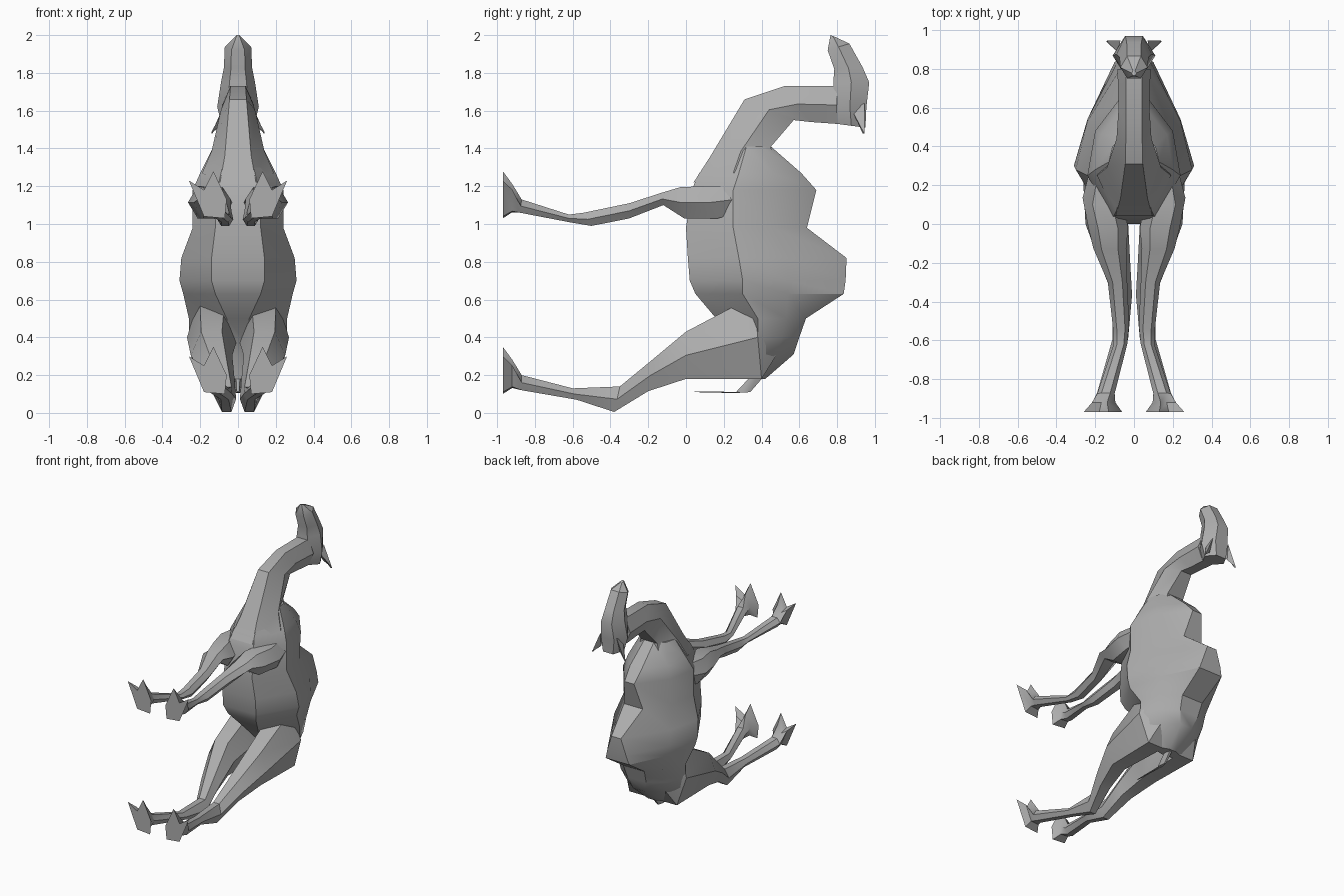
import bpy, bmesh, math

hide = bpy.data.materials.new("grey_hide")
hide.diffuse_color = (0.42, 0.42, 0.42, 1)


def loft(name, rings):
    """Skin a list of equal-length rings and cap both ends."""
    bm = bmesh.new()
    rows = [[bm.verts.new(p) for p in ring] for ring in rings]
    n = len(rows[0])
    for a, b in zip(rows, rows[1:]):
        for i in range(n):
            j = (i + 1) % n
            bm.faces.new((a[i], a[j], b[j], b[i]))
    bm.faces.new(rows[0])
    bm.faces.new(rows[-1][::-1])
    bmesh.ops.recalc_face_normals(bm, faces=bm.faces)
    mesh = bpy.data.meshes.new(name)
    bm.to_mesh(mesh)
    bm.free()
    mesh.materials.append(hide)
    obj = bpy.data.objects.new(name, mesh)
    bpy.context.collection.objects.link(obj)
    bpy.ops.object.select_all(action='DESELECT')
    obj.select_set(True)
    bpy.context.view_layer.objects.active = obj
    bpy.ops.object.shade_smooth_by_angle(angle=math.radians(35))
    return obj


def hexagon(low, high, x0, x1, side=1):
    """Six-sided section between two (y, z) edge points and an x range."""
    c, h = (x0 + x1) / 2, (x1 - x0) / 4
    my, mz = (low[0] + high[0]) / 2, (low[1] + high[1]) / 2
    pts = [(c - h, *low), (c + h, *low), (x1, my, mz),
           (c + h, *high), (c - h, *high), (x0, my, mz)]
    return [(side * x, y, z) for x, y, z in pts]


# Two-toed foot outline, as x and z offsets from the ankle
SOLE = [(-.08, -.08), (.03, -.07), (.11, .12), (.03, .07), (-.02, .17), (-.09, .02)]


def foot_rings(cz, side):
    return [[(side * (.15 + x * k), y, cz + z * k) for x, z in SOLE]
            for y, k in ((-.92, .6), (-.97, 1))]


def leg(name, sections, cz, side):
    rings = [hexagon(*s, side) for s in sections]
    loft(name, rings + foot_rings(cz, side))


# Torso with two humps and a full rump: z, then (half width, y) from belly to spine
torso = [
    (1.41, (.06, .20), (.13, .32), (.11, .40), (.04, .45)),
    (1.27, (.09, .07), (.20, .28), (.17, .46), (.05, .61)),
    (1.18, (.11, .03), (.24, .25), (.20, .48), (.04, .69)),
    (0.98, (.12, .00), (.24, .25), (.20, .46), (.08, .64)),
    (0.82, (.14, .01), (.30, .28), (.24, .53), (.04, .85)),
    (0.70, (.14, .02), (.31, .30), (.24, .54), (.08, .845)),
    (0.63, (.12, .05), (.29, .30), (.24, .54), (.10, .835)),
    (0.50, (.06, .16), (.26, .38), (.21, .53), (.09, .635)),
    (0.40, (.02, .24), (.26, .38), (.20, .51), (.08, .60)),
    (0.31, (.02, .30), (.24, .38), (.18, .47), (.05, .57)),
    (0.18, (.02, .33), (.15, .36), (.10, .39), (.03, .42)),
]
loft("torso", [[(x, y, z) for x, y in half] + [(-x, y, z) for x, y in half[::-1]]
               for z, *half in torso])

# Neck curving from the chest to the back of the head
neck = [((.04, 1.22), (.46, 1.32), .19), ((.13, 1.36), (.45, 1.41), .14),
        ((.31, 1.66), (.57, 1.55), .09), ((.52, 1.73), (.66, 1.54), .08),
        ((.80, 1.73), (.80, 1.53), .085)]
loft("neck", [hexagon(a, b, -w, w) for a, b, w in neck])

# Head with the muzzle pointing up
head = [((.80, 1.53), (.95, 1.51), .085), ((.78, 1.62), (.955, 1.62), .11),
        ((.78, 1.75), (.97, 1.75), .09), ((.785, 1.82), (.935, 1.83), .075),
        ((.75, 1.92), (.865, 1.955), .07), ((.765, 2.0), (.79, 1.99), .012)]
loft("head", [hexagon(a, b, -w, w) for a, b, w in head])

front = [((.42, 1.10), (.42, 1.20), .06, .19), ((.17, 1.03), (.10, 1.20), .06, .265),
         ((-.01, 1.03), (-.03, 1.195), .03, .235), ((-.12, 1.10), (-.13, 1.165), .04, .21),
         ((-.30, 1.03), (-.30, 1.11), .035, .135), ((-.50, .99), (-.54, 1.06), .025, .11),
         ((-.62, 1.01), (-.62, 1.05), .035, .105), ((-.88, 1.06), (-.87, 1.13), .10, .19)]
hind = [((.50, .34), (.45, .63), .03, .19), ((.40, .18), (.36, .62), .0, .27),
        ((.0, .18), (.0, .43), .03, .25), ((-.20, .115), (-.18, .28), .02, .18),
        ((-.38, .005), (-.35, .14), .01, .11), ((-.58, .07), (-.60, .13), .03, .11),
        ((-.87, .12), (-.87, .20), .10, .19)]

for side, label in ((1, "right"), (-1, "left")):
    leg("front_leg_" + label, front, 1.11, side)
    leg("hind_leg_" + label, hind, .18, side)
    # Ear: a small tapered wedge
    base = [(.08, .88, 1.60), (.07, .945, 1.64), (.08, .92, 1.53)]
    tip = [(.135, .935, 1.48), (.14, .945, 1.48), (.142, .94, 1.485)]
    loft("ear_" + label, [[(side * x, y, z) for x, y, z in r] for r in (base, tip)])

# Thin tail hanging below the rump
tail = [((.33, .18), (.41, .19), .02), ((.26, .105), (.34, .11), .012),
        ((.04, .11), (.05, .114), .004)]
loft("tail", [hexagon(a, b, -w, w) for a, b, w in tail])
